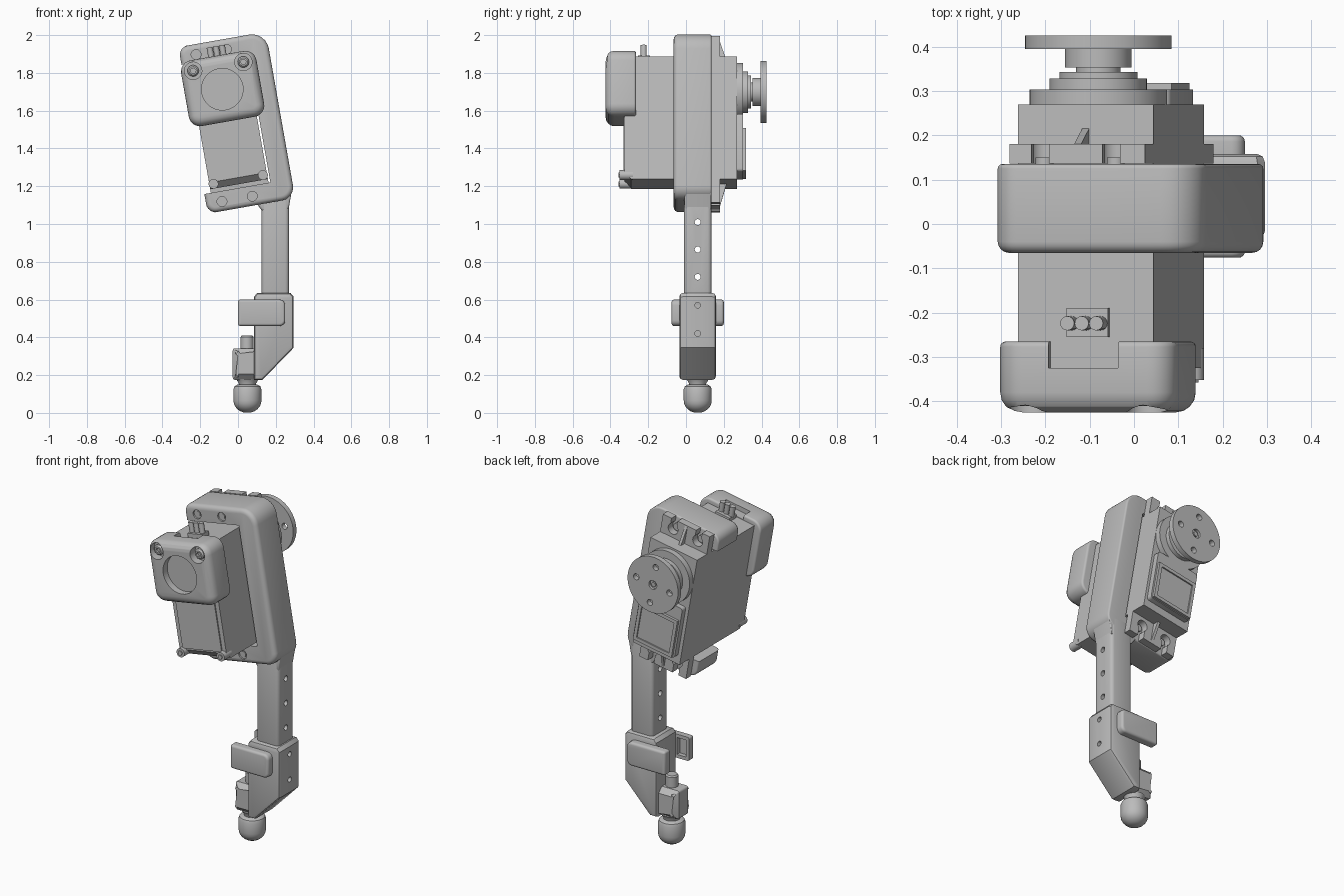
import bpy, bmesh, math
from mathutils import Matrix, Vector

if "Cube" in bpy.data.objects:
    bpy.data.objects.remove(bpy.data.objects["Cube"])

grey = bpy.data.materials.new("plain grey")
grey.use_nodes = True
grey.diffuse_color = (0.5, 0.5, 0.5, 1)
grey.node_tree.nodes["Principled BSDF"].inputs["Base Color"].default_value = (0.5, 0.5, 0.5, 1)

UPRIGHT = Matrix.Identity(4)
TILT = Matrix.Translation((0, 0, 1.53)) @ Matrix.Rotation(math.radians(-10), 4, 'Y')
TURN = {'X': Matrix.Rotation(math.pi / 2, 4, 'Y'),
        'Y': Matrix.Rotation(-math.pi / 2, 4, 'X'),
        'Z': Matrix.Identity(4)}


def finish(bm, name, frame):
    bmesh.ops.recalc_face_normals(bm, faces=bm.faces[:])
    bm.transform(frame)
    mesh = bpy.data.meshes.new(name)
    bm.to_mesh(mesh)
    bm.free()
    obj = bpy.data.objects.new(name, mesh)
    bpy.context.collection.objects.link(obj)
    mesh.materials.append(grey)
    return obj


def rounded(corners, radii, steps=6):
    """Outline with each corner replaced by a curve."""
    out = []
    for i, c in enumerate(corners):
        c, r = Vector(c), radii[i] if isinstance(radii, (list, tuple)) else radii
        if r == 0:
            out.append(c)
            continue
        a = c + (Vector(corners[i - 1]) - c).normalized() * r
        b = c + (Vector(corners[(i + 1) % len(corners)]) - c).normalized() * r
        w = math.sqrt(0.5)
        for k in range(steps + 1):
            t = k / steps
            p, q, s = (1 - t) ** 2, 2 * w * t * (1 - t), t * t
            out.append((a * p + c * q + b * s) / (p + q + s))
    return out


def rect(x0, x1, z0, z1):
    return [(x0, z0), (x1, z0), (x1, z1), (x0, z1)]


def prism(name, outline, y0, y1, frame=UPRIGHT, front=0, back=0, seg=4):
    """Outline in x and z, extruded along y, with eased front and back rims."""
    bm = bmesh.new()
    face = bm.faces.new([bm.verts.new((p[0], y0, p[1])) for p in outline])
    ext = bmesh.ops.extrude_face_region(bm, geom=[face])
    bmesh.ops.translate(bm, vec=(0, y1 - y0, 0),
                        verts=[g for g in ext["geom"] if isinstance(g, bmesh.types.BMVert)])
    for y, width in ((y0, front), (y1, back)):
        if width:
            rim = [e for e in bm.edges if all(abs(v.co.y - y) < 1e-5 for v in e.verts)]
            bmesh.ops.bevel(bm, geom=rim, offset=width, segments=seg, profile=0.5, affect='EDGES')
    return finish(bm, name, frame)


def box(name, lo, hi, frame=UPRIGHT, bevel=0, seg=1):
    bm = bmesh.new()
    bmesh.ops.create_cube(bm, size=1)
    for v in bm.verts:
        v.co = [lo[i] if v.co[i] < 0 else hi[i] for i in range(3)]
    if bevel:
        bmesh.ops.bevel(bm, geom=bm.edges[:], offset=bevel, segments=seg, profile=0.5, affect='EDGES')
    return finish(bm, name, frame)


def lathe(name, center, rings, axis='Y', frame=UPRIGHT, sides=40):
    """Turned part: rings of (radius, distance along axis)."""
    bm = bmesh.new()
    loops = [[bm.verts.new((r * math.cos(k * math.tau / sides), r * math.sin(k * math.tau / sides), h))
              for k in range(sides)] for r, h in rings]
    for a, b in zip(loops, loops[1:]):
        for k in range(sides):
            bm.faces.new((a[k], a[k - 1], b[k - 1], b[k]))
    bm.faces.new(loops[0])
    bm.faces.new(loops[-1])
    return finish(bm, name, frame @ Matrix.Translation(center) @ TURN[axis])


def rod(name, center, r, a, b, axis='Y', frame=UPRIGHT, sides=32):
    return lathe(name, center, [(r, a), (r, b)], axis, frame, sides)


def cut(obj, *cutters):
    for c in cutters:
        c.hide_render = True
        mod = obj.modifiers.new("cut", 'BOOLEAN')
        mod.operation, mod.solver, mod.object = 'DIFFERENCE', 'EXACT', c
        bpy.context.view_layer.objects.active = obj
        bpy.ops.object.modifier_apply(modifier=mod.name)
        bpy.data.objects.remove(c)


MID, AXLE = -0.05, 0.18          # motor centre line and output axle, tilted frame
SCREWS = (-0.155, 0.008)

# C-shaped bracket around the motor
bracket = prism("bracket", rounded(rect(-0.24, 0.23, -0.44, 0.455), [0.05, 0.07, 0.09, 0.05]),
                -0.065, 0.135, TILT, front=0.025, back=0.01)
cut(bracket, box("opening", (-0.4, -0.3, -0.335), (0.115, 0.3, 0.36), TILT))
for u in SCREWS:
    for v in (-0.39, 0.4):
        cut(bracket, rod("hole", (u, 0, v), 0.026, -0.2, -0.055, frame=TILT))
        rod("bracket_screw", (u, 0, v), 0.017, -0.06, -0.05, frame=TILT)

# Motor body with a chamfered lower front edge
bm = bmesh.new()
bmesh.ops.create_cube(bm, size=1)
for v in bm.verts:
    v.co = (-0.205 if v.co.x < 0 else 0.105, -0.325 if v.co.y < 0 else 0.27, -0.315 if v.co.z < 0 else 0.345)
edge = [e for e in bm.edges if all(v.co.y < 0 and v.co.z < 0 for v in e.verts)]
bmesh.ops.bevel(bm, geom=edge, offset=0.035, segments=1, affect='EDGES')
finish(bm, "motor_body", TILT)
box("motor_front_panel", (-0.18, -0.332, -0.27), (0.08, -0.32, 0.1), TILT)
for u in (-0.183, 0.083):
    rod("corner_post", (u, 0, -0.29), 0.026, -0.352, -0.28, frame=TILT, sides=20)
    rod("corner_post_pin", (u, 0, -0.29), 0.014, -0.358, -0.34, frame=TILT, sides=6)

# Slotted mounting ears with gussets
for side, inner, outer in ((1, 0.345, 0.455), (-1, -0.315, -0.44)):
    lo, hi = sorted((inner - side * 0.01, outer))
    ear = box("mounting_ear", (-0.205, 0.136, lo), (0.105, 0.18, hi), TILT)
    for u in SCREWS:
        v = inner + side * 0.052
        a, b = sorted((v, outer + side * 0.05))
        cut(ear, rod("slot_round", (u + 0.02, 0, v), 0.032, 0.1, 0.25, frame=TILT),
            box("slot", (u, 0.1, a), (u + 0.04, 0.25, b), TILT))
        rod("ear_screw", (u + 0.02, 0, v), 0.02, 0.13, 0.15, frame=TILT)
    bm = bmesh.new()
    tri = [bm.verts.new((MID - 0.008, y, v)) for y, v in ((0.178, outer), (0.178, inner), (0.215, inner))]
    ext = bmesh.ops.extrude_face_region(bm, geom=[bm.faces.new(tri)])
    bmesh.ops.translate(bm, vec=(0.016, 0, 0), verts=[g for g in ext["geom"] if isinstance(g, bmesh.types.BMVert)])
    finish(bm, "ear_gusset", TILT)

# Front motor cap with round recess, screw pockets and rear notch
cap = prism("front_cap", rounded(rect(-0.25, 0.155, 0.022, 0.375), 0.06),
            -0.425, -0.265, TILT, front=0.045, back=0.012)
cut(cap, rod("recess", (MID, 0, 0.195), 0.11, -0.5, -0.385, frame=TILT, sides=48),
    box("notch", (-0.13, -0.325, 0.348), (0.03, -0.2, 0.5), TILT))
for u in (-0.185, 0.085):
    cut(cap, rod("pocket", (u, 0, 0.318), 0.046, -0.5, -0.375, frame=TILT))
    screw = lathe("cap_screw", (u, 0, 0.318), [(0.03, -0.38), (0.03, -0.402), (0.022, -0.41)], frame=TILT, sides=24)
    cut(screw, rod("hex_socket", (u, 0, 0.318), 0.015, -0.5, -0.395, frame=TILT, sides=6))

# Cable connector
box("connector_base", (-0.09, -0.255, 0.34), (0.005, -0.19, 0.368), TILT)
for k in range(3):
    rod("cable", (-0.078 + 0.033 * k, -0.224, 0), 0.016, 0.35, 0.425, 'Z', TILT, 16)

# Gear housing, output shaft and horn
lathe("gear_boss", (MID, 0, AXLE),
      [(0.155, 0.26), (0.155, 0.303), (0.11, 0.303), (0.11, 0.328), (0.088, 0.328), (0.088, 0.343),
       (0.05, 0.343), (0.05, 0.36)], frame=TILT, sides=48)
prism("gear_cover", rounded(rect(-0.185, 0.09, -0.27, 0.04), 0.015, 3), 0.26, 0.303, TILT)
cover = box("lower_cover", (-0.175, 0.3, -0.265), (0.08, 0.318, -0.035), TILT)
cut(cover, box("panel", (-0.155, 0.31, -0.245), (0.06, 0.35, -0.055), TILT))
horn = lathe("output_horn", (MID, 0, AXLE),
             [(0.075, 0.353), (0.075, 0.395), (0.165, 0.395), (0.165, 0.425)], frame=TILT, sides=64)
cut(horn, rod("centre_hole", (MID, 0, AXLE), 0.026, 0.41, 0.5, frame=TILT))
rod("horn_screw", (MID, 0, AXLE), 0.015, 0.4, 0.42, frame=TILT, sides=6)
for k in range(4):
    a = k * math.pi / 2
    cut(horn, rod("horn_hole", (MID + 0.11 * math.cos(a), 0, AXLE + 0.11 * math.sin(a)), 0.018,
                  0.38, 0.5, frame=TILT, sides=20))

# Straight arm with through holes, and a flare under the bracket
arm = box("arm", (0.125, -0.01, 0.55), (0.27, 0.135, 1.2), bevel=0.02, seg=3)
cut(arm, *[rod("arm_hole", (0, 0.062, z), 0.016, 0, 0.5, 'X', sides=20) for z in (0.72, 0.865, 1.01)])
prism("arm_flare", [(0.127, 1.07), (0.268, 1.08), (0.284, 1.17), (0.2, 1.25), (0.09, 1.12)],
      -0.008, 0.133, front=0.012, back=0.005)

# Socket gripping the arm, sloped underneath
socket = prism("socket", [(0.085, 0.175), (0.13, 0.175), (0.295, 0.345), (0.295, 0.615),
                          (0.278, 0.635), (0.102, 0.635), (0.085, 0.615)],
               -0.035, 0.158, front=0.018, back=0.018, seg=2)
cut(socket, *[rod("socket_hole", (0, 0.062, z), 0.015, 0.27, 0.5, 'X', sides=20) for z in (0.42, 0.57)])

# Side clips, mirrored about the arm
for side in (-1, 1):
    a, b = sorted((0.062 + side * 0.092, 0.062 + side * 0.138))
    clip = prism("side_clip", rounded(rect(0, 0.25, 0.46, 0.6), [0.012, 0.03, 0.03, 0.012], 4),
                 a, b, front=0.014 if side < 0 else 0, back=0.014 if side > 0 else 0)
    a, b = sorted((0.062 + side * 0.08, 0.062 + side * 0.118))
    cut(clip, box("clip_hollow", (0.02, a, 0.48), (0.08, b, 0.58)))

# Fingertip holder, post and rounded tip
prism("tip_holder", rounded(rect(-0.028, 0.13, 0.175, 0.342), 0.012, 3), -0.01, 0.134, front=0.03, back=0.03, seg=1)
lathe("tip_post", (0.048, 0.062, 0), [(0.034, 0.33), (0.034, 0.402), (0.028, 0.41)], 'Z')
lathe("tip_neck", (0.05, 0.062, 0), [(0.045, 0.13), (0.045, 0.155), (0.06, 0.18)], 'Z')
arc = [math.radians(15 * k) for k in range(1, 7)]
lathe("tip", (0.05, 0.062, 0),
      [(0.074 * math.sin(t), 0.065 - 0.065 * math.cos(t)) for t in arc]
      + [(0.074, 0.125), (0.068, 0.141), (0.054, 0.149)], 'Z')

# Smooth shading that keeps hard edges
bpy.ops.object.select_all(action='DESELECT')
for obj in bpy.context.collection.objects:
    if obj.type == 'MESH':
        obj.select_set(True)
        bpy.context.view_layer.objects.active = obj
bpy.ops.object.shade_smooth_by_angle(angle=math.radians(32))
